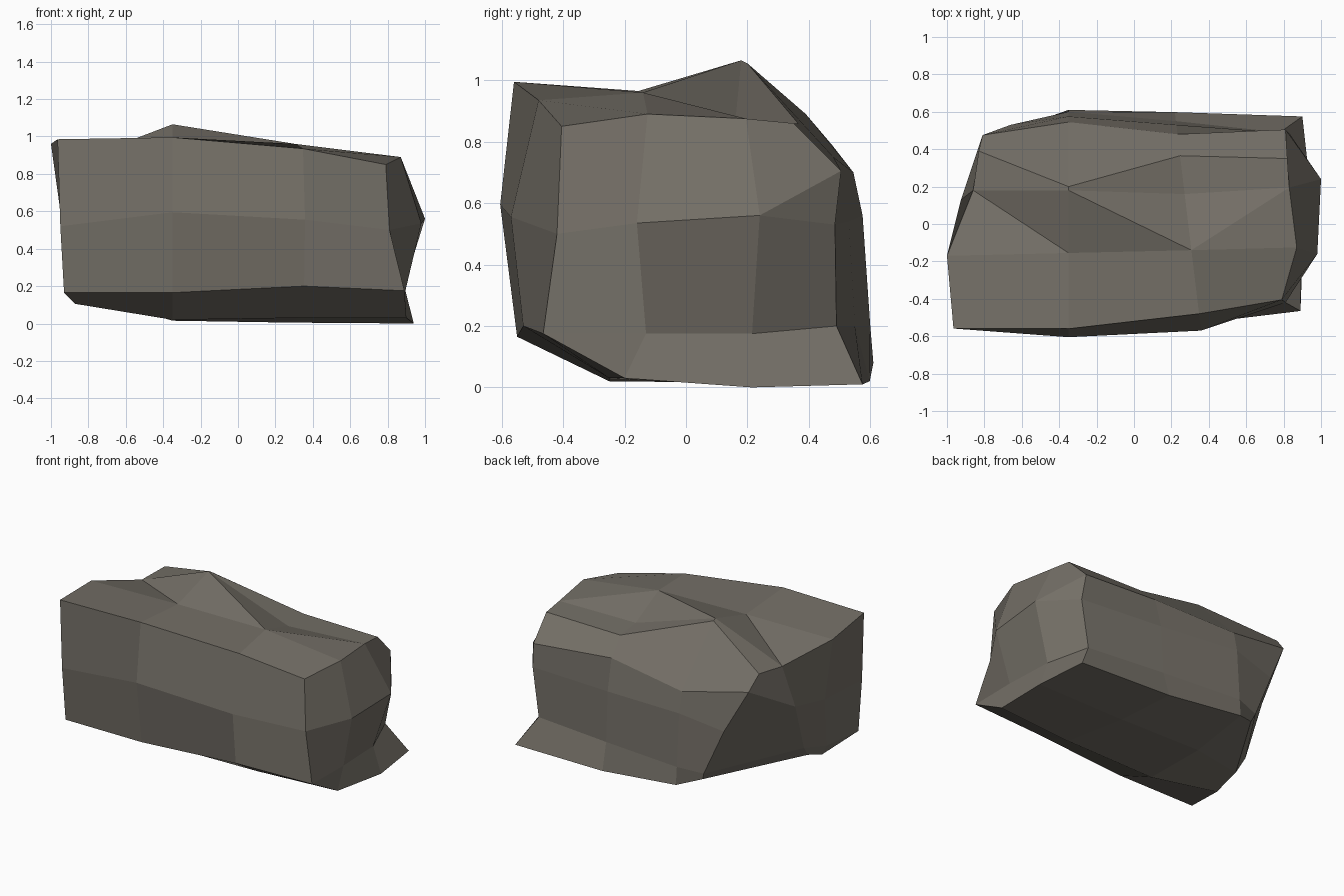
import bpy, bmesh

if "Cube" in bpy.data.objects:
    bpy.data.objects.remove(bpy.data.objects["Cube"])

stone = bpy.data.materials.new("warm grey stone")
stone.diffuse_color = (0.175, 0.16, 0.135, 1)
stone.use_nodes = True
stone.node_tree.nodes["Principled BSDF"].inputs["Base Color"].default_value = stone.diffuse_color

# Cross-sections, running from front top over the back and under to front middle
left_end = [(-.965, -.56, .985), (-1, -.17, .96), (-.86, .18, .87), (-.83, .39, .89),
            (-.81, .475, .79), (-.66, .53, .50), (-.52, .55, .18), (-.5, .53, .13),
            (-.88, -.07, .17), (-.87, -.24, .105), (-.93, -.55, .165), (-.95, -.56, .52)]
left_mid = [(-.56, .995), (-.155, .965), (.18, 1.065), (.2, 1.055), (.545, .7), (.575, .56),
            (.60, .2), (.61, .08), (.2, .015), (-.25, .02), (-.55, .165), (-.605, .595)]
right_mid = [(-.48, .935), (-.14, .96), (.16, .86), (.365, .86), (.48, .75), (.53, .54),
             (.55, .2), (.598, .02), (.2, .005), (-.25, .03), (-.53, .2), (-.57, .555)]
right_end = [(.79, -.405, .85), (.87, -.125, .89), (.83, .195, .875), (.82, .35, .86),
             (.81, .505, .705), (.83, .485, .53), (.78, .49, .2), (.9, .575, .01),
             (.94, .215, 0), (.9, -.2, .03), (.89, -.465, .175), (.81, -.42, .5)]
# Inner corners of the two end faces: middle front, middle back, low back, low front
left_inner = [(-.94, -.17, .53), (-.925, .13, .59), (-.9, 0, .25), (-.9, -.25, .17)]
right_inner = [(.98, -.16, .535), (1, .24, .56), (.88, .215, .175), (.895, -.13, .175)]

bm = bmesh.new()


def ring(points, x=None, lean=0):
    """Add a row of points; flat sections get x, slanting with depth."""
    return [bm.verts.new(p if x is None else (x - lean * p[0], *p)) for p in points]


def cap(r, inner):
    a, b, c, d = ring(inner)
    for f in ((r[0], r[1], a, r[11]), (r[1], r[2], b, a), (r[2], r[3], r[4], b),
              (r[4], r[5], b), (a, b, c, d), (r[11], a, d, r[10]), (b, r[5], r[6], c),
              (r[10], d, r[9]), (d, c, r[8], r[9]), (c, r[6], r[7], r[8])):
        bm.faces.new(f)


# Stone body lofted through the sections, closed by bulging ends
rings = [ring(left_end), ring(left_mid, -.35), ring(right_mid, .29, .12), ring(right_end)]
for n, (r, s) in enumerate(zip(rings, rings[1:])):
    for i in range(12):
        j = (i + 1) % 12
        if i != 1:
            bm.faces.new((r[i], r[j], s[j], s[i]))
        elif n < 2:
            # Top strip in front of the peak, folded along its creases
            bm.faces.new((r[i], r[j], s[i]))
            bm.faces.new((r[j], s[j], s[i]))
        else:
            bm.faces.new((r[i], r[j], s[j]))
            bm.faces.new((r[i], s[j], s[i]))
cap(rings[0], left_inner)
cap(rings[-1], right_inner)
bmesh.ops.recalc_face_normals(bm, faces=bm.faces)

mesh = bpy.data.meshes.new("boulder")
bm.to_mesh(mesh)
bm.free()
mesh.materials.append(stone)
boulder = bpy.data.objects.new("boulder", mesh)
bpy.context.collection.objects.link(boulder)
